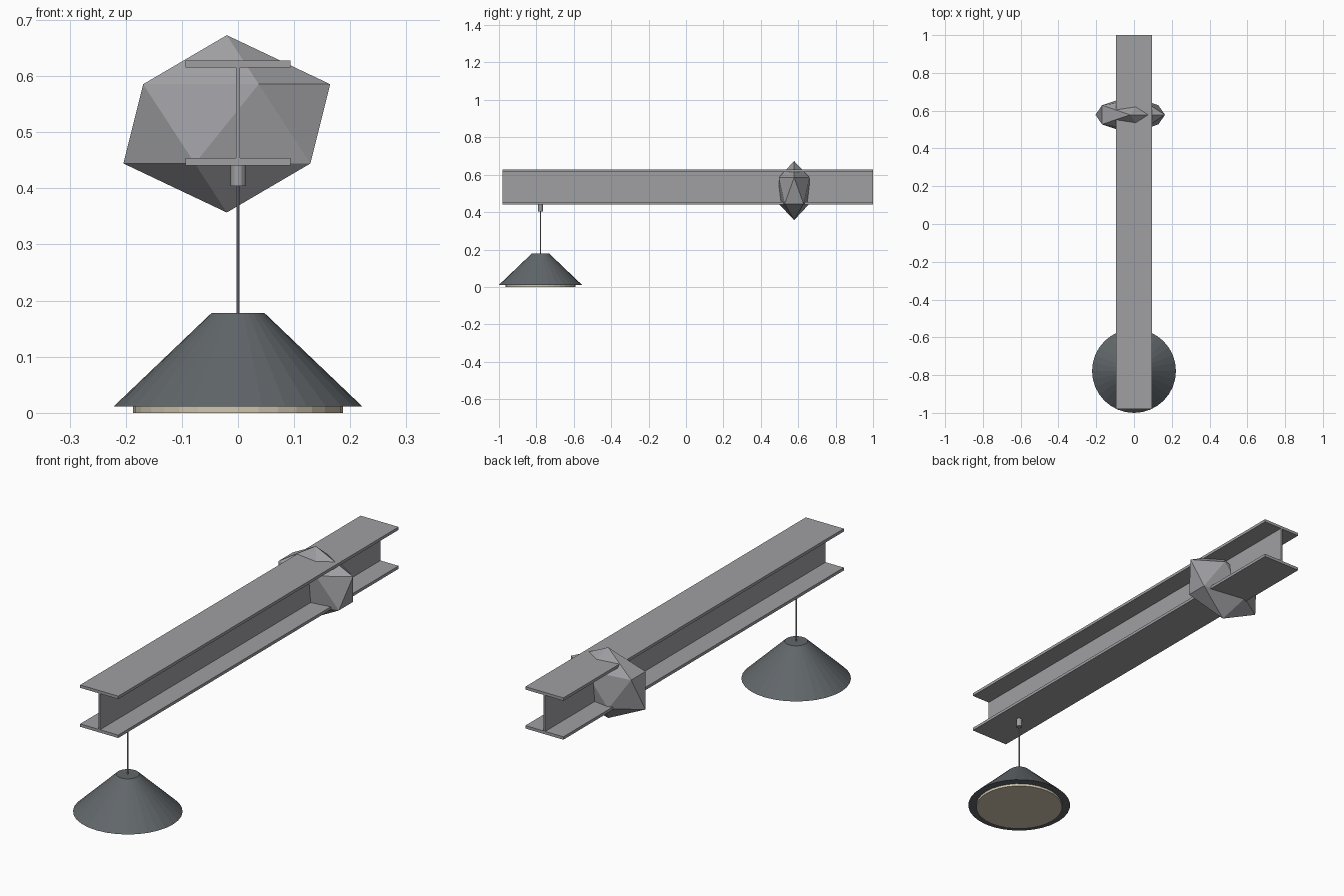
import bpy
import bmesh
from mathutils import Matrix

cube = bpy.data.objects.get("Cube")
if cube:
    bpy.data.objects.remove(cube, do_unlink=True)


def make_material(name, rgb):
    mat = bpy.data.materials.new(name)
    mat.use_nodes = True
    color = (*rgb, 1)
    mat.diffuse_color = color
    mat.node_tree.nodes["Principled BSDF"].inputs["Base Color"].default_value = color
    return mat


steel = make_material("steel grey", (0.35, 0.35, 0.37))
dark = make_material("dark slate", (0.12, 0.135, 0.145))
cream = make_material("warm cream", (0.63, 0.57, 0.44))


def finish(name, bm, mat):
    bmesh.ops.recalc_face_normals(bm, faces=bm.faces)
    mesh = bpy.data.meshes.new(name)
    bm.to_mesh(mesh)
    bm.free()
    mesh.materials.append(mat)
    obj = bpy.data.objects.new(name, mesh)
    bpy.context.collection.objects.link(obj)
    return obj


def frustum(name, mat, y, z_low, z_high, r_low, r_high, sides):
    bm = bmesh.new()
    bmesh.ops.create_cone(bm, cap_ends=True, segments=sides, radius1=r_low,
                          radius2=r_high, depth=z_high - z_low,
                          matrix=Matrix.Translation((0, y, (z_low + z_high) / 2)))
    return finish(name, bm, mat)


# I-beam: one profile extruded along y
flange, web = 0.094, 0.004
bottom, bottom_in, top_in, top = 0.441, 0.454, 0.615, 0.628
front, back = -0.98, 1.0
half = [(flange, bottom), (flange, bottom_in), (web, bottom_in),
        (web, top_in), (flange, top_in), (flange, top)]
profile = half + [(-x, z) for x, z in reversed(half)]
bm = bmesh.new()
face = bm.faces.new([bm.verts.new((x, front, z)) for x, z in profile])
extruded = bmesh.ops.extrude_face_region(bm, geom=[face], use_keep_orig=True)
moved = [v for v in extruded["geom"] if isinstance(v, bmesh.types.BMVert)]
bmesh.ops.translate(bm, verts=moved, vec=(0, back - front, 0))
finish("beam", bm, steel)

# Faceted lump wrapped around the beam
bm = bmesh.new()
bmesh.ops.create_icosphere(bm, subdivisions=1, radius=1)
bmesh.ops.scale(bm, verts=bm.verts, vec=(0.206, 0.096, 0.158))
bmesh.ops.translate(bm, verts=bm.verts, vec=(-0.02, 0.578, 0.515))
finish("faceted_lump", bm, steel)

# Hanging lamp
lamp_y = -0.778
frustum("lamp_mount", steel, lamp_y, 0.404, bottom, 0.013, 0.013, 12)
frustum("lamp_rod", steel, lamp_y, 0.17, 0.41, 0.003, 0.003, 8)
frustum("lamp_shade", dark, lamp_y, 0.011, 0.178, 0.222, 0.047, 32)
frustum("lamp_diffuser", cream, lamp_y, 0.0, 0.012, 0.187, 0.187, 32)
